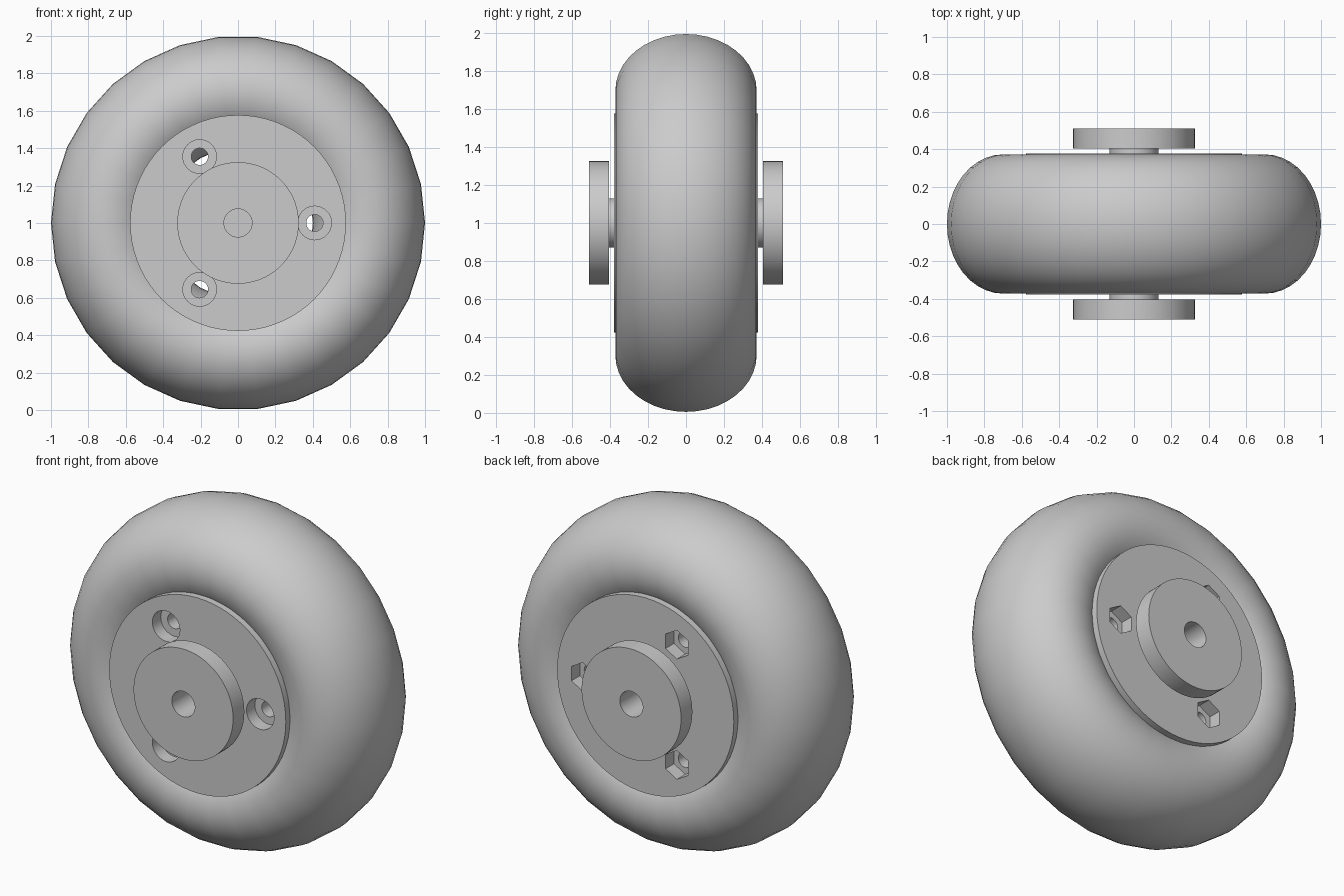
import bpy, bmesh, math
from mathutils import Matrix

if "Cube" in bpy.data.objects:
    bpy.data.objects.remove(bpy.data.objects["Cube"], do_unlink=True)

CENTRE_Z = 1.0
ALONG_Y = Matrix.Rotation(math.radians(-90), 4, 'X')   # turns local z into +y

grey = bpy.data.materials.new("plain grey")
grey.use_nodes = True
colour = (0.6, 0.6, 0.6, 1)
grey.diffuse_color = colour
grey.node_tree.nodes["Principled BSDF"].inputs["Base Color"].default_value = colour


def make_object(name, bm):
    """Turn a bmesh into a grey object centred on the axle."""
    bmesh.ops.recalc_face_normals(bm, faces=bm.faces)
    mesh = bpy.data.meshes.new(name)
    bm.to_mesh(mesh)
    bm.free()
    mesh.materials.append(grey)
    obj = bpy.data.objects.new(name, mesh)
    obj.location.z = CENTRE_Z
    bpy.context.collection.objects.link(obj)
    return obj


def lathe(name, profile, steps=72):
    """Spin a (radius, y) profile about the y axis."""
    bm = bmesh.new()
    verts = [bm.verts.new((r, y, 0)) for r, y in profile]
    edges = [bm.edges.new(pair) for pair in zip(verts, verts[1:])]
    bmesh.ops.spin(bm, geom=verts + edges, cent=(0, 0, 0), axis=(0, 1, 0),
                   angle=math.tau, steps=steps, use_merge=True)
    bmesh.ops.remove_doubles(bm, verts=bm.verts, dist=0.0001)
    return make_object(name, bm)


def bolt_cutter(name, radius, sides, y0, y1):
    """Three equal prisms around the axle, spanning y0 to y1."""
    bm = bmesh.new()
    for i in range(3):
        a = math.tau * i / 3
        place = Matrix.Translation((0.41 * math.cos(a), (y0 + y1) / 2, 0.41 * math.sin(a)))
        bmesh.ops.create_cone(bm, cap_ends=True, segments=sides, radius1=radius,
                              radius2=radius, depth=y1 - y0, matrix=place @ ALONG_Y)
    obj = make_object(name, bm)
    obj.hide_render = True
    obj.hide_viewport = True
    return obj


def shade(obj):
    bpy.ops.object.select_all(action='DESELECT')
    bpy.context.view_layer.objects.active = obj
    obj.select_set(True)
    bpy.ops.object.shade_smooth_by_angle(angle=math.radians(30))


# Tyre: coarse ring with a wide oval section
bpy.ops.mesh.primitive_torus_add(major_segments=30, minor_segments=40,
                                 major_radius=0.7, minor_radius=0.3)
tyre = bpy.context.object
tyre.name = "tyre"
tyre.data.transform(ALONG_Y @ Matrix.Diagonal((1, 1, 1.24, 1)))
tyre.location.z = CENTRE_Z
tyre.data.materials.append(grey)
shade(tyre)

# Wheel core: disc, necks, end flanges and blind axle bores
half = [(0, 0.15), (0.075, 0.15), (0.075, 0.51), (0.325, 0.51),
        (0.325, 0.405), (0.13, 0.405), (0.13, 0.378), (0.577, 0.378)]
core = lathe("wheel_core", half + [(r, -y) for r, y in reversed(half)])

# Bolt holes: round recesses at the front, hexagonal pockets at the back
cutters = [bolt_cutter("bolt_hole_cutter", 0.045, 32, -0.39, 0.39),
           bolt_cutter("bolt_head_cutter", 0.09, 32, -0.395, -0.30),
           bolt_cutter("nut_pocket_cutter", 0.085, 6, 0.30, 0.395)]
for cutter in cutters:
    mod = core.modifiers.new(cutter.name, 'BOOLEAN')
    mod.operation = 'DIFFERENCE'
    mod.solver = 'EXACT'
    mod.object = cutter
bpy.context.view_layer.objects.active = core
for cutter in cutters:
    bpy.ops.object.modifier_apply(modifier=cutter.name)
    bpy.data.objects.remove(cutter, do_unlink=True)
shade(core)
